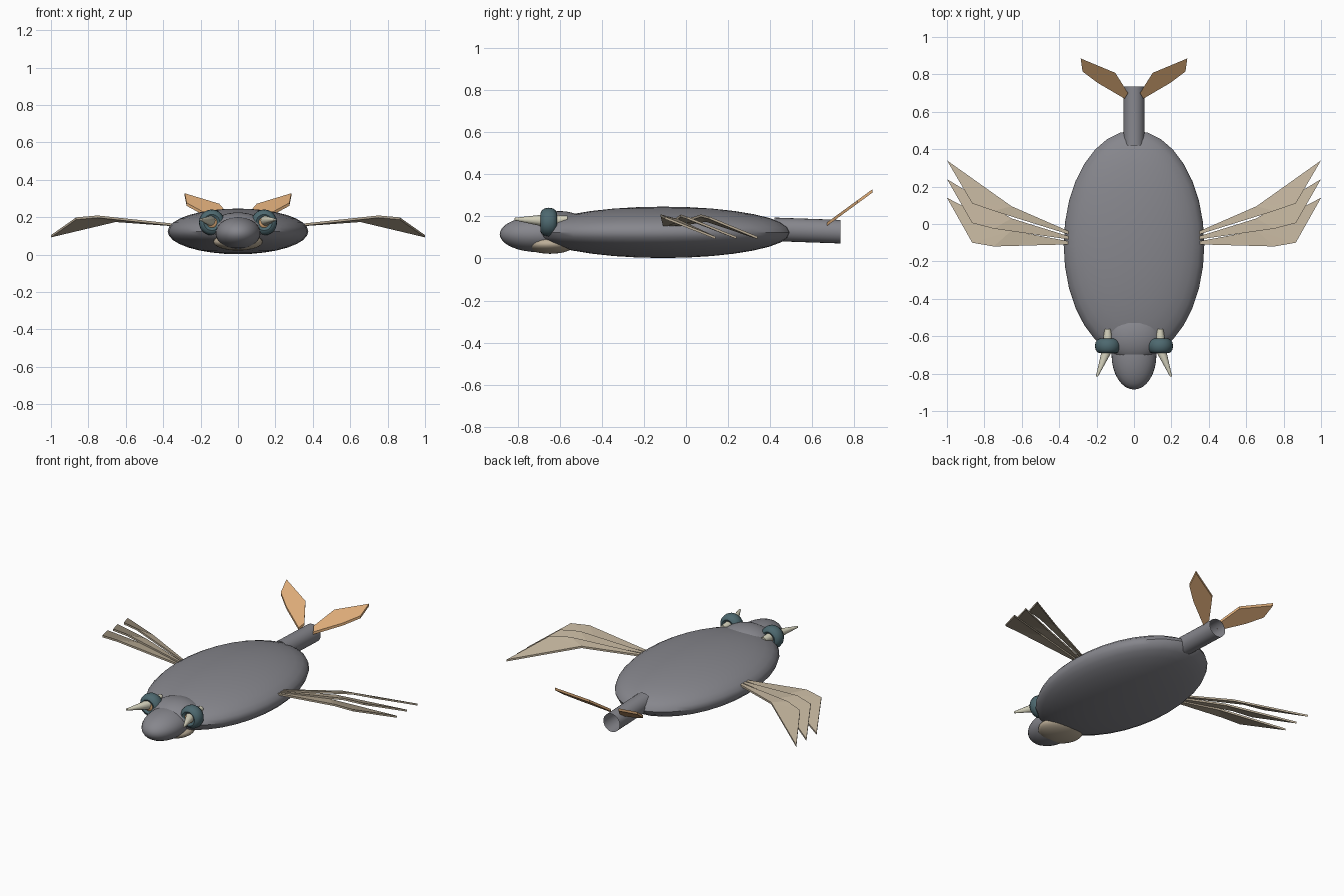
import bpy, bmesh, math
from mathutils import Vector, Matrix

if "Cube" in bpy.data.objects:
    bpy.data.objects.remove(bpy.data.objects["Cube"])


def colour(name, rgb):
    m = bpy.data.materials.new(name)
    m.diffuse_color = (*rgb, 1)
    m.use_nodes = True
    m.node_tree.nodes["Principled BSDF"].inputs["Base Color"].default_value = m.diffuse_color
    return m


GREY = colour("slate grey", (0.24, 0.24, 0.265))
TAN = colour("feather tan", (0.50, 0.42, 0.31))
ORANGE = colour("warm orange", (0.72, 0.41, 0.19))
TEAL = colour("dark teal", (0.075, 0.14, 0.16))
CREAM = colour("horn cream", (0.68, 0.66, 0.52))


def finish(name, bm, mat, smooth=True):
    bmesh.ops.recalc_face_normals(bm, faces=bm.faces)
    me = bpy.data.meshes.new(name)
    bm.to_mesh(me)
    bm.free()
    me.materials.append(mat)
    ob = bpy.data.objects.new(name, me)
    bpy.context.collection.objects.link(ob)
    if smooth:
        bpy.ops.object.select_all(action='DESELECT')
        bpy.context.view_layer.objects.active = ob
        ob.select_set(True)
        bpy.ops.object.shade_smooth_by_angle(angle=math.radians(40))
    return ob


def ellipsoid(name, centre, radii, mat, seg=32, rings=16):
    bm = bmesh.new()
    bmesh.ops.create_uvsphere(bm, u_segments=seg, v_segments=rings, radius=1)
    bm.transform(Matrix.Translation(centre) @ Matrix.Diagonal((*radii, 1)))
    return finish(name, bm, mat)


def lathe(name, stations, mat, n=16, caps=True):
    """Round tube through stations of (centre, radius), rings facing y."""
    bm = bmesh.new()
    rings = []
    for (x, y, z), r in stations:
        rings.append([bm.verts.new((x + r * math.cos(2 * math.pi * i / n), y,
                                    z + r * math.sin(2 * math.pi * i / n)))
                      for i in range(n)])
    for a, b in zip(rings, rings[1:]):
        for i in range(n):
            j = (i + 1) % n
            bm.faces.new((a[i], a[j], b[j], b[i]))
    if caps:
        bm.faces.new(rings[0])
        bm.faces.new(rings[-1])
    return finish(name, bm, mat)


def plate(name, pts, faces, thick, mat, side):
    """Thin folded sheet with thickness, mirrored by side."""
    bm = bmesh.new()
    up = [bm.verts.new((side * x, y, z + thick / 2)) for x, y, z in pts]
    lo = [bm.verts.new((side * x, y, z - thick / 2)) for x, y, z in pts]
    for f in faces:
        bm.faces.new([up[i] for i in f])
        bm.faces.new([lo[i] for i in reversed(f)])
    n = len(pts)
    for i in range(n):
        j = (i + 1) % n
        bm.faces.new((up[i], up[j], lo[j], lo[i]))
    return finish(name, bm, mat, smooth=False)


# Body, head and lower jaw
ellipsoid("body", (0, -0.11, 0.124), (0.376, 0.61, 0.122), GREY)
ellipsoid("skull", (0, -0.60, 0.145), (0.15, 0.135, 0.08), GREY)
ellipsoid("snout", (0, -0.70, 0.115), (0.12, 0.185, 0.085), GREY)
ellipsoid("jaw", (0, -0.645, 0.068), (0.132, 0.12, 0.046), TAN)

# Open tail tube
lathe("tail_tube", [((0, 0.42, 0.138), 0.056), ((0, 0.735, 0.127), 0.056)],
      GREY, 24, caps=False)

for side, tag in ((1, "right"), (-1, "left")):
    # Eye ring facing forward, with its filling
    bm = bmesh.new()
    n, k = 24, 12
    grid = []
    for i in range(n):
        a = 2 * math.pi * i / n
        row = []
        for j in range(k):
            b = 2 * math.pi * j / k
            r = 0.043 + 0.026 * math.cos(b)
            row.append(bm.verts.new((side * 0.14 + r * math.cos(a),
                                     -0.652 + 0.039 * math.sin(b),
                                     0.172 + r * math.sin(a))))
        grid.append(row)
    for i in range(n):
        for j in range(k):
            i2, j2 = (i + 1) % n, (j + 1) % k
            bm.faces.new((grid[i][j], grid[i2][j], grid[i2][j2], grid[i][j2]))
    finish(f"eye_ring_{tag}", bm, TEAL)
    ellipsoid(f"eye_core_{tag}", (side * 0.14, -0.658, 0.172),
              (0.043, 0.034, 0.043), ORANGE, 16, 10)

    # Horn running through the ring
    lathe(f"horn_{tag}", [((side * 0.14, -0.562, 0.187), 0.016),
                          ((side * 0.14, -0.60, 0.182), 0.023),
                          ((side * 0.145, -0.68, 0.180), 0.028),
                          ((side * 0.198, -0.815, 0.187), 0.006)], CREAM, 12)

    # Three folded feathers, fanned from the body side
    for i in range(3):
        d, r = 0.1 * i, 0.027 * i
        pts = [(0.35, -0.055 - r, 0.160), (0.75, 0.07 - 0.95 * d, 0.203),
               (0.865, 0.11 - 1.05 * d, 0.193), (1.0, 0.34 - d, 0.098),
               (0.655, 0.095 - 0.65 * d, 0.180), (0.35, -0.038 - r, 0.158)]
        plate(f"feather_{tag}_{i + 1}", pts,
              [(0, 1, 4, 5), (1, 2, 4), (2, 3, 4)], 0.012, TAN, side)

    # Upswept tail fin
    outline = [(0.05, 0.67), (0.195, 0.755), (0.275, 0.815),
               (0.285, 0.885), (0.10, 0.808), (0.032, 0.70)]
    pts = [(x, y, 0.163 + (y - 0.67) * 0.73) for x, y in outline]
    plate(f"tail_fin_{tag}", pts, [(0, 1, 4, 5), (1, 2, 3, 4)],
          0.016, ORANGE, side)
